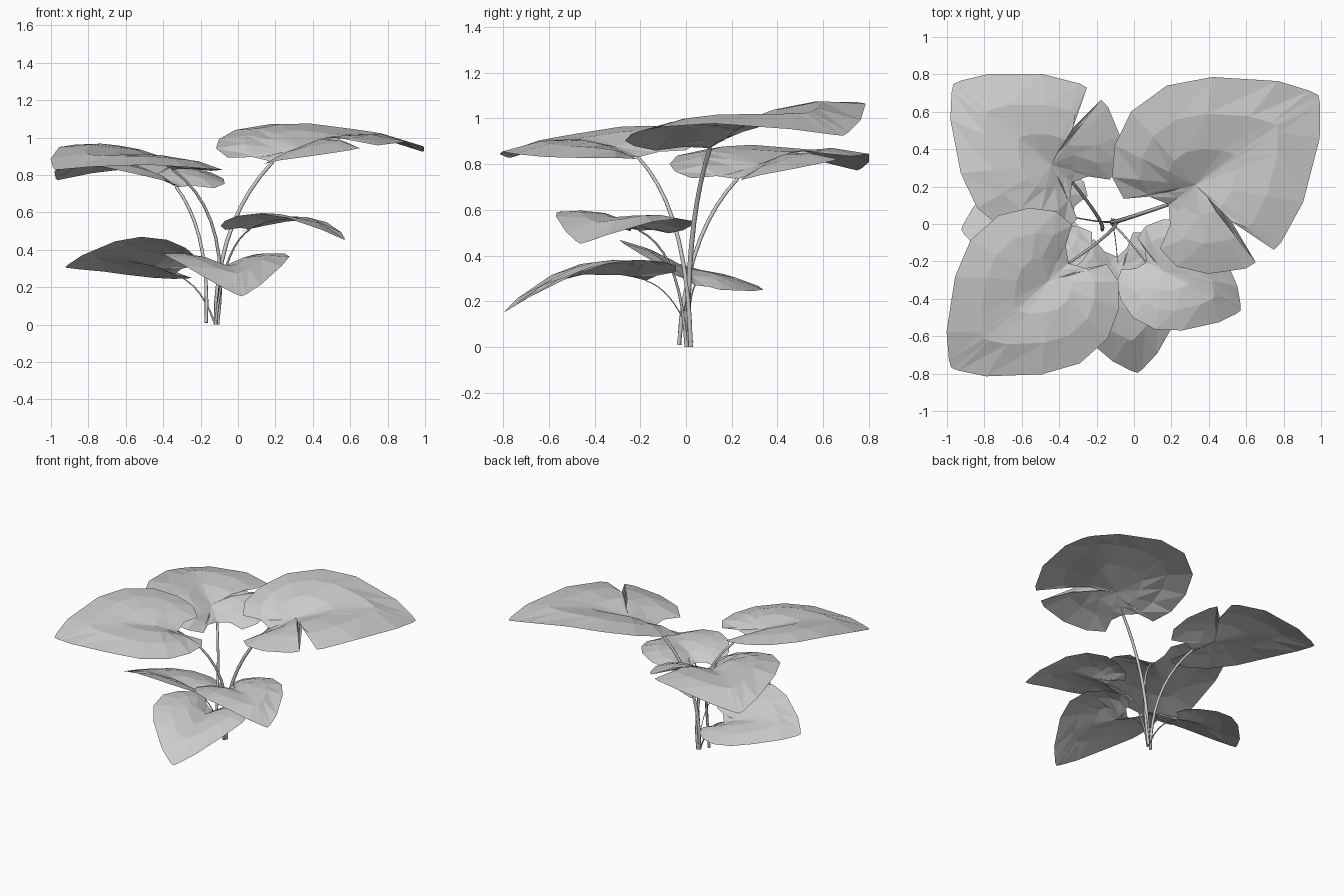
import bpy
import math
from mathutils import Vector

cube = bpy.data.objects.get("Cube")
if cube:
    bpy.data.objects.remove(cube)


def make_material(name, colour):
    mat = bpy.data.materials.new(name)
    mat.use_nodes = True
    mat.diffuse_color = colour
    mat.node_tree.nodes["Principled BSDF"].inputs["Base Color"].default_value = colour
    return mat


grey = make_material("pale grey", (0.6, 0.6, 0.6, 1))

# Half outline of the heart-shaped blade, from beside the stalk round to the tip
HALF = [(-.05, .08), (-.15, .14), (-.135, .25), (-.04, .36), (.11, .44),
        (.31, .44), (.5, .35), (.73, .16), (.82, .04)]
SLIT = [(.165, -.445), (.185, -.23), (.265, -.447)]
CENTRE = Vector((.15, 0))
RINGS = (.33, .66, 1)


def leaf_outline(slit):
    left = [Vector(p) for p in HALF]
    right = [Vector((u, -n)) for u, n in HALF]
    if slit:
        right[5:5] = [Vector(p) for p in SLIT]
    return [Vector((0, 0))] + left + [Vector((.84, 0))] + right[::-1]


def make_object(name, verts, faces):
    mesh = bpy.data.meshes.new(name)
    mesh.from_pydata(verts, [], faces)
    mesh.materials.append(grey)
    obj = bpy.data.objects.new(name, mesh)
    bpy.context.collection.objects.link(obj)
    return obj


def make_leaf(name, base, heading, size, top, arch, cross, roll, pitch=0, slit=False):
    """Domed blade: base is where the stalk meets it, top the height mid blade."""
    angle = math.radians(heading)
    along = Vector((math.cos(angle), math.sin(angle)))
    across = Vector((-along.y, along.x))

    def dome(p):
        u = p.x - .35
        return top + size * (pitch * u + roll * p.y - arch * (u / .5) ** 2 - cross * p.y ** 2)

    dip = dome(Vector((0, 0))) - base[2]

    def place(p):
        flat = Vector(base[:2]) + size * (p.x * along + p.y * across)
        # A groove follows the midrib and fades towards the tip
        fade = min(1, max(0, 1 - p.x / .6))
        z = dome(p) - dip * fade * math.exp(-(p.y / .13) ** 2)
        return (flat.x, flat.y, z)

    rim = leaf_outline(slit)
    count = len(rim)
    verts = [place(CENTRE)]
    for ring in RINGS:
        verts += [place(CENTRE.lerp(p, ring)) for p in rim]
    # The outline runs clockwise, so faces are wound in reverse to point up
    faces = []
    for i in range(count):
        j = (i + 1) % count
        faces.append((0, 1 + j, 1 + i))
        for r in range(len(RINGS) - 1):
            a, b = 1 + r * count, 1 + (r + 1) * count
            faces += [(a + i, a + j, b + j), (a + i, b + j, b + i)]
    make_object(name, verts, faces)


def make_stalk(name, root, knee, end, thick, thin, steps=9, sides=8):
    """Tapered tube along a bent path."""
    root, knee, end = Vector(root), Vector(knee), Vector(end)
    verts, faces = [], []
    for s in range(steps + 1):
        t = s / steps
        first, second = root.lerp(knee, t), knee.lerp(end, t)
        mid = first.lerp(second, t)
        turn = (second - first).to_track_quat('Z', 'Y')
        radius = thick + (thin - thick) * t
        for k in range(sides):
            a = math.tau * k / sides
            p = mid + turn @ Vector((radius * math.cos(a), radius * math.sin(a), 0))
            verts.append((p.x, p.y, max(p.z, 0)))
    for s in range(steps):
        for k in range(sides):
            a, b = s * sides + k, s * sides + (k + 1) % sides
            faces.append((a, b, b + sides, a + sides))
    make_object(name, verts, faces).data.shade_smooth()


# Each leaf: place of the stalk joint, then heading, size and shape of the blade
leaves = {
    "back_left": dict(base=(.185, .105, .87), heading=36, size=1.18, top=1.06,
                      arch=.12, cross=.18, roll=.105, slit=True),
    "back_right": dict(base=(-.33, .225, .735), heading=140.5, size=.98, top=.89,
                       arch=.125, cross=.2, roll=.03, slit=True),
    "front_right": dict(base=(-.35, -.21, .83), heading=221.6, size=1, top=.948,
                        arch=.1, cross=.24, roll=-.135, pitch=-.05),
    "low_right": dict(base=(-.34, .04, .27), heading=187, size=.7, top=.375,
                      arch=.1, cross=.05, roll=.33),
    "middle_left": dict(base=(.065, -.205, .51), heading=-27, size=.675, top=.592,
                        arch=.16, cross=.14, roll=-.05, pitch=-.11),
    "low_front": dict(base=(-.09, -.175, .29), heading=-80, size=.75, top=.355,
                      arch=.14, cross=0, roll=0, pitch=-.28),
}

# Each stalk: root, knee of the bend, thickness at root and at leaf
stalks = {
    "back_left": ((-.12, .01, 0), (-.12, 0, .55), .012, .01),
    "back_right": ((-.17, -.03, .01), (-.15, 0, .5), .01, .008),
    "front_right": ((-.11, .02, 0), (-.03, .01, .6), .01, .007),
    "low_right": ((-.13, .01, .02), (-.2, .01, .22), .005, .003),
    "middle_left": ((-.12, 0, 0), (-.08, -.02, .42), .007, .004),
    "low_front": ((-.12, .03, .02), (-.1, -.05, .25), .003, .002),
}

for key, shape in leaves.items():
    make_leaf(key + "_leaf", **shape)
    root, knee, thick, thin = stalks[key]
    make_stalk(key + "_stalk", root, knee, shape["base"], thick, thin)
